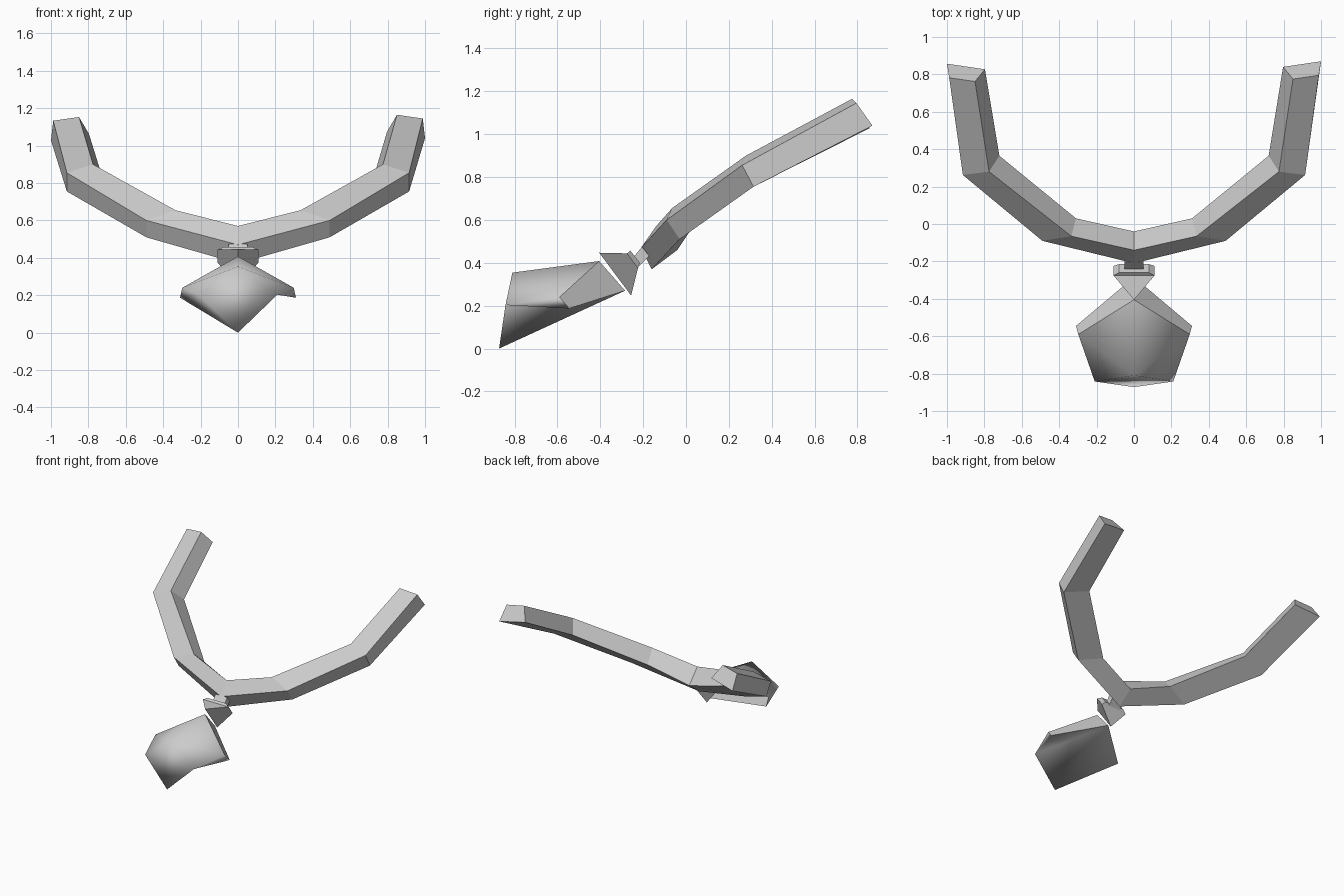
import bpy
import bmesh
from mathutils import Vector

cube = bpy.data.objects.get("Cube")
if cube:
    bpy.data.objects.remove(cube, do_unlink=True)

grey = bpy.data.materials.new("light_grey")
grey.use_nodes = True
grey.diffuse_color = (0.6, 0.6, 0.6, 1)
grey.node_tree.nodes["Principled BSDF"].inputs["Base Color"].default_value = grey.diffuse_color


def finish(name, bm):
    """Turn a bmesh into a grey object with outward normals."""
    bmesh.ops.recalc_face_normals(bm, faces=bm.faces[:])
    mesh = bpy.data.meshes.new(name)
    bm.to_mesh(mesh)
    bm.free()
    mesh.materials.append(grey)
    obj = bpy.data.objects.new(name, mesh)
    bpy.context.collection.objects.link(obj)
    return obj


def loft(name, sections):
    """Skin a row of equal-sided rings and cap both ends."""
    bm = bmesh.new()
    rings = [[bm.verts.new(p) for p in ring] for ring in sections]
    for a, b in zip(rings, rings[1:]):
        for i in range(len(a)):
            j = (i + 1) % len(a)
            bm.faces.new((a[i], a[j], b[j], b[i]))
    bm.faces.new(rings[0])
    bm.faces.new(rings[-1])
    return finish(name, bm)


# Collar: four-sided rings, ordered upper inner, upper outer, lower outer, lower inner
centre = [(0, -.14, .57), (0, -.21, .47), (0, -.16, .37), (0, -.04, .46)]
half = [
    [(.335, -.065, .655), (.49, -.09, .60), (.49, -.03, .51), (.31, .03, .565)],
    [(.775, .28, .90), (.915, .262, .855), (.915, .315, .755), (.72, .365, .815)],
    [(.85, .775, 1.165), (.988, .795, 1.145), (1.0, .87, 1.04), (.797, .84, 1.075)],
]
mirrored = [[(-x, y, z) for x, y, z in ring] for ring in reversed(half)]
# The right tip sits a touch lower than the left one
mirrored[0] = [Vector(p) + Vector((0, -.013, -.012)) for p in mirrored[0]]
loft("collar", mirrored + [centre] + half)

# Small link between collar and bail
link_profile = [(-.25, .42), (-.205, .475), (-.172, .432), (-.217, .385)]
loft("link", [[(x, y, z) for y, z in link_profile] for x in (-.05, .05)])

# Bail: bevelled back plate narrowing to a knife edge
bm = bmesh.new()
tip_top = bm.verts.new((0, -.405, .447))
tip_low = bm.verts.new((0, -.256, .247))


def plate(width, high, low):
    corners = [(-width, *high), (width, *high), (width, *low), (-width, *low)]
    return [bm.verts.new(c) for c in corners]


back = plate(.08, (-.26, .457), (-.215, .40))
front = plate(.11, (-.275, .444), (-.224, .375))
bm.faces.new(back)
for i in range(4):
    j = (i + 1) % 4
    bm.faces.new((back[i], back[j], front[j], front[i]))
bm.faces.new((front[0], front[1], tip_top))
bm.faces.new((front[2], front[3], tip_low))
bm.faces.new((front[1], front[2], tip_low, tip_top))
bm.faces.new((front[3], front[0], tip_top, tip_low))
finish("bail", bm)

# Pendant stone: smooth front and belly, flat bands on the back
bm = bmesh.new()
crown, brow, heel, toe = [bm.verts.new(p) for p in (
    (0, -.405, .408), (0, -.81, .354), (0, -.284, .27), (0, -.872, 0))]
flat_faces = []
for side in (-1, 1):
    rim_top = bm.verts.new((side * .298, -.59, .24))
    rim_low = bm.verts.new((side * .31, -.545, .187))
    cheek = bm.verts.new((side * .21, -.842, .203))
    flat_faces.append(bm.faces.new((crown, heel, rim_low, rim_top)))
    bm.faces.new((crown, rim_top, brow))
    bm.faces.new((rim_top, cheek, brow))
    bm.faces.new((rim_top, rim_low, cheek))
    bm.faces.new((brow, cheek, toe))
    if side < 0:
        bm.faces.new((rim_low, heel, toe))
        bm.faces.new((rim_low, toe, cheek))
    else:
        bm.faces.new((rim_low, heel, cheek))
        bm.faces.new((heel, toe, cheek))
for face in bm.faces:
    face.smooth = face not in flat_faces
for face in flat_faces:
    for edge in face.edges:
        edge.smooth = False
finish("pendant_stone", bm)
